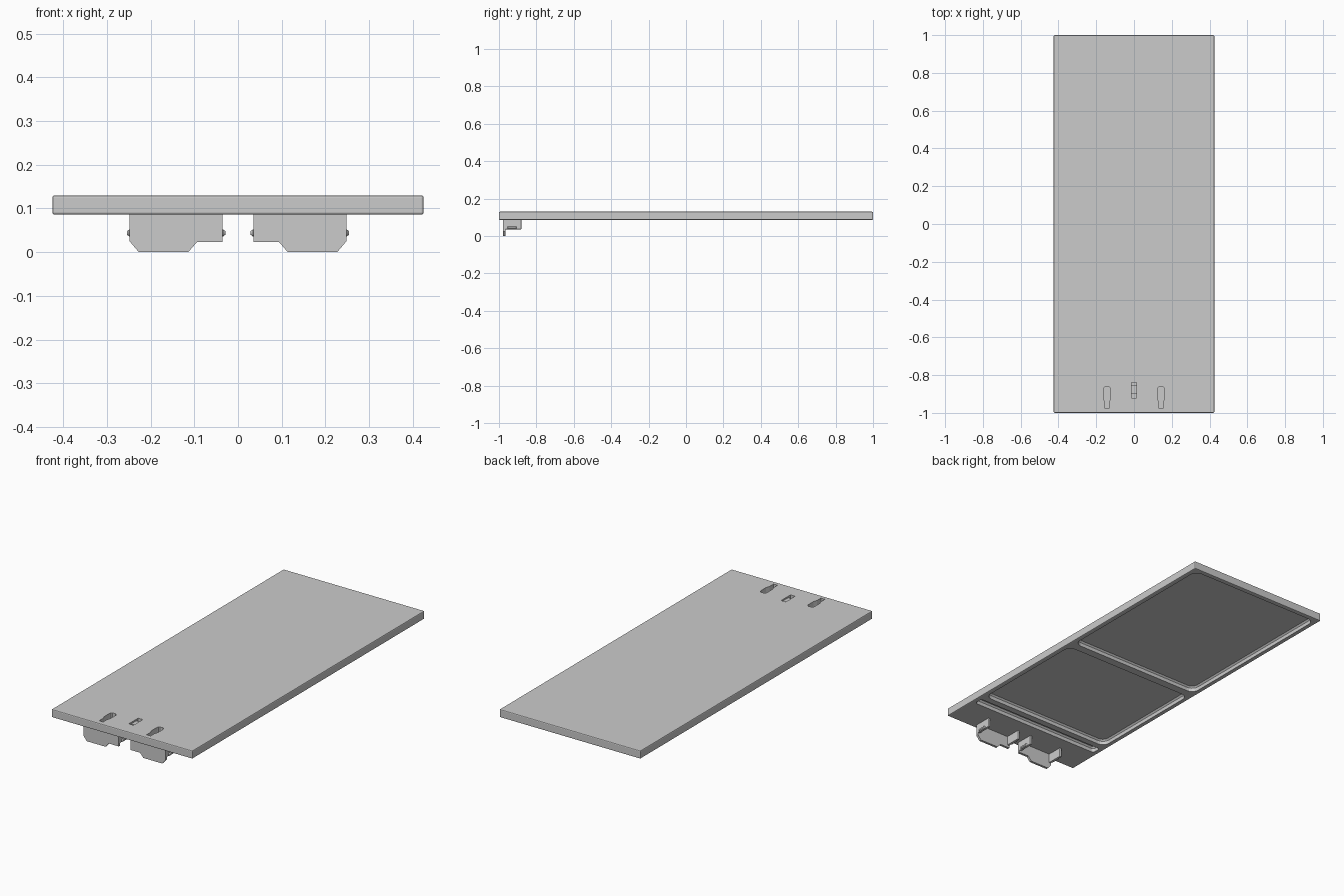
import bpy, bmesh, math
from mathutils import Vector

if "Cube" in bpy.data.objects:
    bpy.data.objects.remove(bpy.data.objects["Cube"])

TOP, BOTTOM = 0.13, 0.086


def loft(name, loops):
    """Closed solid through matching loops of 3D points."""
    bm = bmesh.new()
    rings = [[bm.verts.new(p) for p in loop] for loop in loops]
    n = len(rings[0])
    for a, b in zip(rings, rings[1:]):
        for i in range(n):
            j = (i + 1) % n
            bm.faces.new((a[i], a[j], b[j], b[i]))
    bm.faces.new(rings[0])
    bm.faces.new(rings[-1])
    bmesh.ops.recalc_face_normals(bm, faces=bm.faces)
    me = bpy.data.meshes.new(name)
    bm.to_mesh(me)
    bm.free()
    ob = bpy.data.objects.new(name, me)
    bpy.context.collection.objects.link(ob)
    return ob


def rounded(x0, x1, y0, y1, r, n=5):
    pts = []
    corners = [(x1 - r, y1 - r), (x0 + r, y1 - r), (x0 + r, y0 + r), (x1 - r, y0 + r)]
    for k, (cx, cy) in enumerate(corners):
        for i in range(n + 1):
            a = math.pi / 2 * (k + i / n)
            pts.append((cx + r * math.cos(a), cy + r * math.sin(a)))
    return pts


def at_z(pts, z):
    return [Vector((x, y, z)) for x, y in pts]


def box(name, x0, x1, y0, y1, z0, z1, bevel=0.0):
    rect = [(x0, y0), (x1, y0), (x1, y1), (x0, y1)]
    ob = loft(name, [at_z(rect, z0), at_z(rect, z1)])
    if bevel:
        m = ob.modifiers.new("Bevel", 'BEVEL')
        m.width, m.segments = bevel, 2
        apply(ob, m)
    return ob


def apply(ob, m):
    bpy.context.view_layer.objects.active = ob
    bpy.ops.object.modifier_apply(modifier=m.name)


def cut(ob, tool):
    tool.hide_render = True
    m = ob.modifiers.new("Cut", 'BOOLEAN')
    m.operation, m.solver, m.object = 'DIFFERENCE', 'EXACT', tool
    apply(ob, m)
    bpy.data.objects.remove(tool)


# Slab with softened edges
slab = box("shelf_slab", -0.425, 0.425, -1, 1, BOTTOM, TOP, 0.005)

# Underside pockets, leaving a rim and cross ribs
for y0, y1, r in [(0.0, 0.975, 0.04), (-0.72, -0.045, 0.04), (-0.805, -0.755, 0.015)]:
    d = 0.008
    outer = rounded(-0.4, 0.4, y0, y1, r)
    inner = rounded(-0.4 + d, 0.4 - d, y0 + d, y1 - d, r - d)
    cut(slab, loft("pocket_cutter", [at_z(outer, BOTTOM - 0.02), at_z(outer, BOTTOM),
                                     at_z(outer, 0.106), at_z(inner, 0.114)]))

# Blind keyhole slots in the top
for s in (-1, 1):
    half = [(0.012, -0.975), (0.012, -0.94), (0.019, -0.922), (0.019, -0.876),
            (0.016, -0.867), (0.009, -0.862)]
    outline = half + [(-x, y) for x, y in reversed(half)]
    pts = [(x + s * 0.143, y) for x, y in outline]
    cut(slab, loft("keyhole_cutter", [at_z(pts, 0.1), at_z(pts, 0.15)]))

# Central latch recess with a small crossbar
cut(slab, box("latch_cutter", -0.014, 0.014, -0.92, -0.84, 0.108, 0.15))
box("latch_bar", -0.014, 0.014, -0.9, -0.855, 0.107, 0.122)

# Mounting brackets: stepped front plate, side flanges and snap bumps
for side, s in (("left", -1), ("right", 1)):
    profile = [(0.248, 0.09), (0.248, 0.025), (0.227, 0.0), (0.114, 0.0),
               (0.094, 0.023), (0.035, 0.023), (0.035, 0.09)]
    loft(side + "_hook_plate",
         [[Vector((s * x, y, z)) for x, z in profile] for y in (-0.978, -0.965)])
    for label, xo, out in (("outer", 0.248, 1), ("inner", 0.035, -1)):
        xs = sorted((s * xo, s * (xo - out * 0.013)))
        box(f"{side}_{label}_flange", *xs, -0.975, -0.88, 0.036, 0.09, 0.003)
        base = rounded(-0.955, -0.905, 0.048, 0.064, 0.006, 3)
        tip = rounded(-0.951, -0.909, 0.052, 0.060, 0.003, 3)
        bumps = [[Vector((s * (xo + out * h), y, z - 0.012)) for y, z in loop]
                 for loop, h in ((base, -0.003), (base, 0.001), (tip, 0.006))]
        loft(f"{side}_{label}_bump", bumps)
